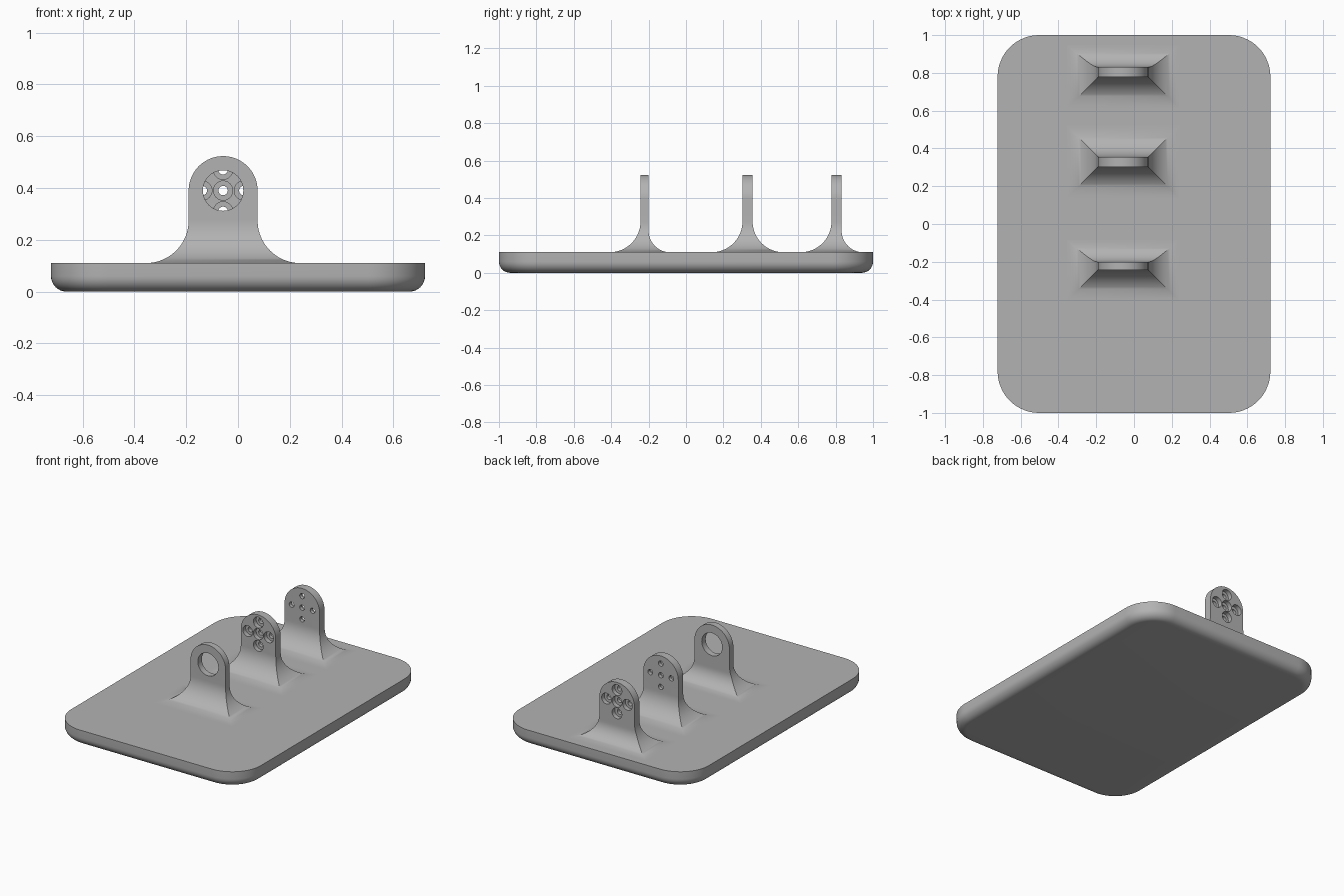
import bpy, bmesh, math
from mathutils import Matrix

if "Cube" in bpy.data.objects:
    bpy.data.objects.remove(bpy.data.objects["Cube"])

grey = bpy.data.materials.new("matte_grey")
grey.use_nodes = True
colour = (0.45, 0.45, 0.45, 1)
grey.diffuse_color = colour
grey.node_tree.nodes["Principled BSDF"].inputs["Base Color"].default_value = colour

PLATE_TOP = 0.11
LUG_X, LUG_R, EYE_Z = -0.0575, 0.133, 0.39
FLARE, SMALL_FLARE = 0.165, 0.115


def make_object(name, bm):
    bmesh.ops.recalc_face_normals(bm, faces=bm.faces)
    mesh = bpy.data.meshes.new(name)
    bm.to_mesh(mesh)
    bm.free()
    mesh.materials.append(grey)
    obj = bpy.data.objects.new(name, mesh)
    bpy.context.collection.objects.link(obj)
    return obj


def activate(obj):
    bpy.ops.object.select_all(action='DESELECT')
    obj.select_set(True)
    bpy.context.view_layer.objects.active = obj


def smooth(obj):
    activate(obj)
    bpy.ops.object.shade_smooth_by_angle(angle=math.radians(30))


def flare_offset(radius, height):
    """Outward reach of a concave fillet at a height above the plate."""
    if height >= radius:
        return 0
    return radius - math.sqrt(max(0, radius ** 2 - (radius - height) ** 2))


def drill(lug, y0, y1, radius, centres):
    """Cut round holes along y from y0 to y1."""
    bm = bmesh.new()
    for dx, dz in centres:
        place = Matrix.Translation((LUG_X + dx, (y0 + y1) / 2, EYE_Z + dz))
        bmesh.ops.create_cone(bm, cap_ends=True, segments=40, radius1=radius, radius2=radius,
                              depth=y1 - y0, matrix=place @ Matrix.Rotation(math.pi / 2, 4, 'X'))
    cutter = make_object("hole_cutter", bm)
    cutter.hide_render = True
    mod = lug.modifiers.new("holes", 'BOOLEAN')
    mod.operation, mod.solver, mod.object = 'DIFFERENCE', 'EXACT', cutter
    activate(lug)
    bpy.ops.object.modifier_apply(modifier=mod.name)
    bpy.data.objects.remove(cutter)


def make_lug(name, y0, y1, front_flare, back_flare):
    """Stack rectangular sections: flared foot, straight neck, round head."""
    sections = [(LUG_R + FLARE, y0 - front_flare, y1 + back_flare, PLATE_TOP - 0.02)]
    for i in range(21):
        h = FLARE * (1 - math.cos(math.pi / 2 * i / 20)) if i < 10 else \
            FLARE * (1 - math.sin(math.pi / 2 * (20 - i) / 20))
        sections.append((LUG_R + flare_offset(FLARE, h), y0 - flare_offset(front_flare, h),
                         y1 + flare_offset(back_flare, h), PLATE_TOP + h))
    for i in range(25):
        a = math.pi / 2 * i / 24
        sections.append((LUG_R * math.cos(a), y0, y1, EYE_Z + LUG_R * math.sin(a)))
    bm = bmesh.new()
    rings = [[bm.verts.new((LUG_X + sx * w, y, z)) for sx, y in ((-1, a), (1, a), (1, b), (-1, b))]
             for w, a, b, z in sections]
    bm.faces.new(rings[0])
    for low, high in zip(rings, rings[1:]):
        for k in range(4):
            n = (k + 1) % 4
            bm.faces.new((low[k], low[n], high[n], high[k]))
    bmesh.ops.remove_doubles(bm, verts=bm.verts, dist=1e-5)
    # merge the flat fronts, backs and sides into single faces
    bmesh.ops.dissolve_limit(bm, angle_limit=math.radians(0.2), verts=bm.verts, edges=bm.edges)
    return make_object(name, bm)


# Base plate: rounded corners, rounded lower rim, sharp upper rim
bm = bmesh.new()
bmesh.ops.create_cube(bm, size=1, matrix=Matrix.Translation((0, 0, PLATE_TOP / 2))
                      @ Matrix.Diagonal((1.444, 2, PLATE_TOP, 1)))
uprights = [e for e in bm.edges if abs(e.verts[0].co.z - e.verts[1].co.z) > 0.05]
bmesh.ops.bevel(bm, geom=uprights, offset=0.22, segments=16, profile=0.5, affect='EDGES')
rim = [e for e in bm.edges if all(v.co.z < 0.001 for v in e.verts)]
bmesh.ops.bevel(bm, geom=rim, offset=0.06, segments=8, profile=0.5, affect='EDGES')
smooth(make_object("base_plate", bm))

# Front lug: one large eye
front_lug = make_lug("front_lug", -0.243, -0.2, FLARE, SMALL_FLARE)
drill(front_lug, -0.3, -0.15, 0.078, [(0, 0)])
smooth(front_lug)

# Middle and rear lugs: five counterbored holes in a cross
s = 0.08
cross = [(0, 0), (s, 0), (-s, 0), (0, s), (0, -s)]
for name, y0, y1, back, bore in (("middle_lug", 0.302, 0.356, FLARE, (0.25, 0.332)),
                                 ("rear_lug", 0.778, 0.832, SMALL_FLARE, (0.802, 0.88))):
    lug = make_lug(name, y0, y1, FLARE, back)
    drill(lug, y0 - 0.05, y1 + 0.05, 0.018, cross)
    drill(lug, bore[0], bore[1], 0.037, cross)
    smooth(lug)
